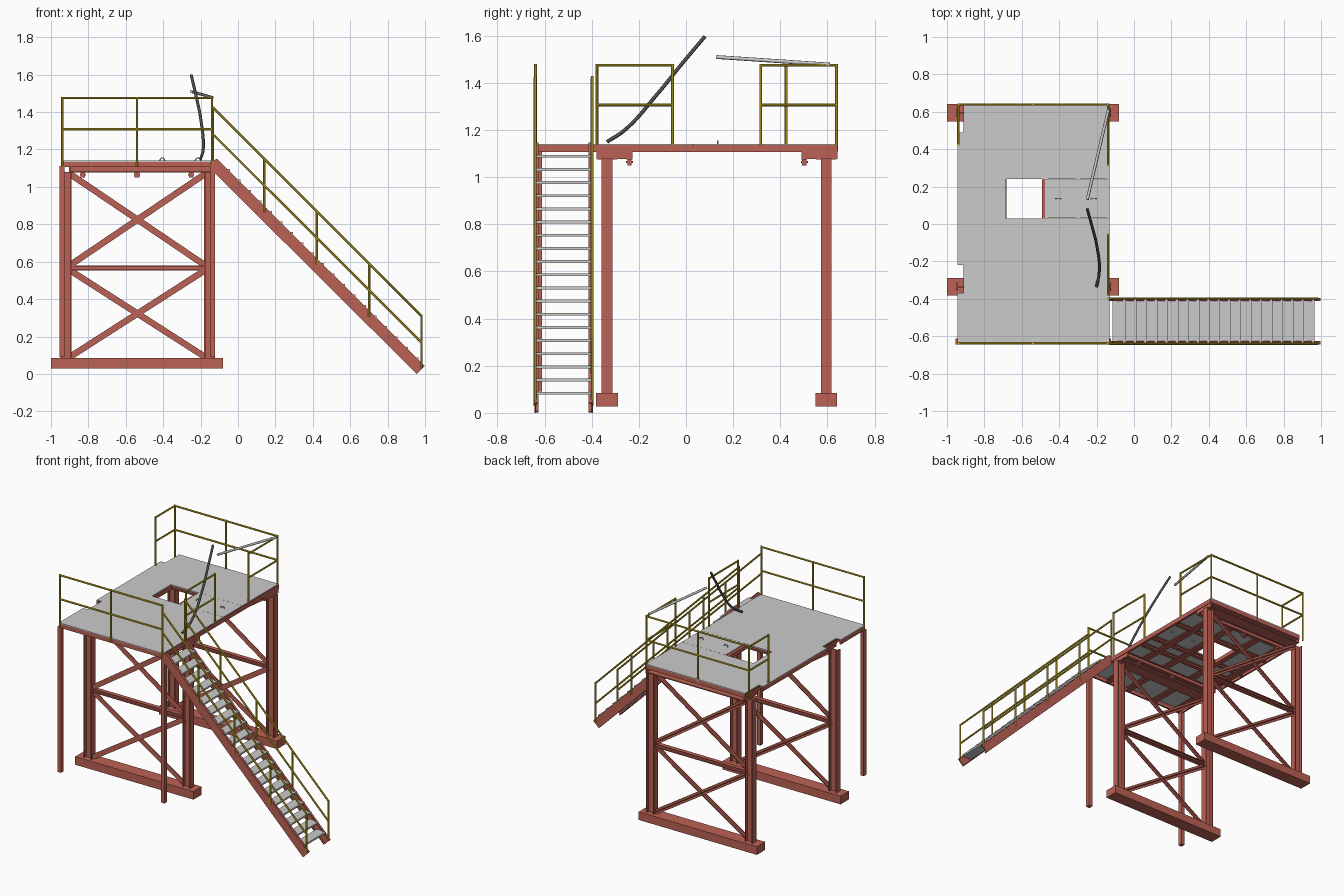
import bpy, bmesh
from math import cos, sin, pi
from mathutils import Vector as V

if "Cube" in bpy.data.objects:
    bpy.data.objects.remove(bpy.data.objects["Cube"])


def material(name, col):
    m = bpy.data.materials.new(name)
    m.diffuse_color = (*col, 1)
    m.use_nodes = True
    m.node_tree.nodes["Principled BSDF"].inputs["Base Color"].default_value = m.diffuse_color
    return m


RED = material("red_steel", (0.5, 0.12, 0.09))
YELLOW = material("yellow_paint", (0.6, 0.45, 0.02))
DARK = material("dark_rod", (0.08, 0.08, 0.08))


def finish(name, bm, mat):
    bmesh.ops.recalc_face_normals(bm, faces=bm.faces)
    me = bpy.data.meshes.new(name)
    bm.to_mesh(me)
    bm.free()
    ob = bpy.data.objects.new(name, me)
    bpy.context.collection.objects.link(ob)
    if mat:
        me.materials.append(mat)
    return ob


def extrude(bm, pts, vec):
    """Prism from a polygon swept along vec."""
    f = bm.faces.new([bm.verts.new(p) for p in pts])
    g = bmesh.ops.extrude_face_region(bm, geom=[f])["geom"]
    bmesh.ops.translate(bm, vec=vec, verts=[e for e in g if isinstance(e, bmesh.types.BMVert)])


def sweep(name, runs, section, mat, up=(0, 0, 1)):
    """Extrude a 2D section along each straight run (a, b)."""
    bm = bmesh.new()
    for a, b in runs:
        a, b = V(a), V(b)
        d = (b - a).normalized()
        s = d.cross(V(up)).normalized()
        u = s.cross(d)
        extrude(bm, [a + s * x + u * y for x, y in section], b - a)
    return finish(name, bm, mat)


def box(name, x, y, z, mat=None):
    bm = bmesh.new()
    extrude(bm, [(x[0], y[0], z[0]), (x[1], y[0], z[0]), (x[1], y[1], z[0]), (x[0], y[1], z[0])],
            V((0, 0, z[1] - z[0])))
    return finish(name, bm, mat)


def rect(w, h):
    return [(-w/2, -h/2), (w/2, -h/2), (w/2, h/2), (-w/2, h/2)]


def i_sec(w, h, t):
    a, b, c = w/2, h/2, t/2
    return [(-a, -b), (a, -b), (a, t-b), (c, t-b), (c, b-t), (a, b-t),
            (a, b), (-a, b), (-a, b-t), (-c, b-t), (-c, t-b), (-a, t-b)]


def tee(w, h, t):
    return [(-w/2, 0), (-t/2, 0), (-t/2, -h), (t/2, -h), (t/2, 0), (w/2, 0), (w/2, t), (-w/2, t)]


def tubes(name, runs, r=0.0065, mat=YELLOW):
    ring = [(r * cos(i * pi / 4), r * sin(i * pi / 4)) for i in range(8)]
    bm_runs = [(a, b) for a, b in runs]
    for_up = (0.3, 0.9, 0.1)
    return sweep(name, bm_runs, ring, mat, for_up)


XL, XR, YF, YB = -0.945, -0.135, -0.64, 0.643   # deck outline
TOP = 1.14

# Two braced towers: skid, columns, cross braces, cap beams, hangers
for side, yc, y0, y1 in (("front", -0.335, -0.38, -0.228), ("back", 0.595, 0.49, 0.643)):
    box(side + "_skid", (-1.0, -0.08), (yc - 0.046, yc + 0.046), (0.028, 0.085), RED)
    sweep(side + "_columns", [((x, yc, 0.085), (x, yc, 1.08)) for x in (-0.92, -0.152)],
          i_sec(0.046, 0.06, 0.007), RED, (1, 0, 0))
    l, r = -0.9, -0.175
    for k, (a, b) in enumerate(((0.09, 0.555), (0.58, 1.07))):
        sweep(f"{side}_cross_brace_{k}", [((l, yc - 0.004, a), (r, yc - 0.004, b)), ((l, yc + 0.004, b), (r, yc + 0.004, a))],
              tee(0.034, 0.014, 0.005), RED, (0, -1, 0))
    sweep(side + "_mid_strut", [((l, yc, 0.567), (r, yc, 0.567))], i_sec(0.03, 0.026, 0.005), RED)
    inner = y1 - 0.012 if side == "front" else y0 + 0.012
    sweep(side + "_cap_beams", [((-0.9, yc, 1.094), (XR, yc, 1.094))], i_sec(0.085, 0.036, 0.007), RED)
    sweep(side + "_side_beam", [((-0.9, inner, 1.094), (XR, inner, 1.094))], i_sec(0.024, 0.036, 0.005), RED)
    for x in (-0.9, XR - 0.004):
        box(side + "_cap_end", (x - 0.004, x + 0.004), (y0, y1), (1.078, 1.112), RED)
    for x in (-0.83, -0.54, -0.25):
        box(side + "_hanger", (x - 0.013, x + 0.013), (inner - 0.009, inner + 0.009), (1.05, 1.078), RED)
        box(side + "_hanger_flange", (x - 0.016, x + 0.016), (inner - 0.015, inner + 0.015), (1.06, 1.068), RED)

# Slim front posts
for x0, x1 in ((-0.954, -0.927), (-0.15, -0.122)):
    box("front_post", (x0, x1), (-0.643, -0.612), (0.09, 1.112), RED)

# Deck plate: strips around the two left notches and the hatch opening
NX, HX0, HX1, HY0, HY1 = -0.908, -0.69, -0.485, 0.03, 0.24
PZ = (1.134, TOP)
box("deck_front", (NX, XR), (YF, HY0), PZ)
box("deck_back", (NX, XR), (HY1, YB), PZ)
box("deck_left_of_hatch", (NX, HX0), (HY0, HY1), PZ)
box("hatch_cover", (HX1 + 0.01, XR), (HY0 + 0.001, HY1 - 0.001), PZ)
for y0, y1 in ((YF, -0.37), (-0.22, 0.49)):
    box("deck_left_strip", (XL, NX), (y0, y1), PZ)

# Perimeter frame and joists
FZ = (1.106, 1.134)
box("front_edge_beam", (XL, XR), (YF, YF + 0.012), FZ, RED)
box("back_edge_beam", (NX, XR), (YB - 0.012, YB), FZ, RED)
box("right_edge_beam", (XR - 0.012, XR), (YF, YB), FZ, RED)
box("right_edge_face", (XR, XR + 0.004), (YF, YB), (1.106, 1.137), RED)
for y0, y1 in ((YF, -0.37), (-0.22, 0.49)):
    box("left_edge_beam", (XL, XL + 0.012), (y0, y1), FZ, RED)
sweep("cross_joists", [((x, YF + 0.01, 1.12), (x, YB - 0.01, 1.12)) for x in (NX + 0.012, -0.705, -0.475, -0.3)],
      i_sec(0.03, 0.026, 0.005), RED)
sweep("long_joists", [((XL, y, 1.12), (XR, y, 1.12)) for y in (-0.1, 0.014, 0.256)],
      i_sec(0.024, 0.025, 0.005), RED)
for x0, x1 in ((HX0 - 0.01, HX0 + 0.008), (HX1 - 0.008, HX1 + 0.01)):
    box("hatch_rim", (x0, x1), (HY0, HY1), (1.106, 1.133), RED)

# Lifting loops on the hatch cover
for x in (-0.405, -0.215):
    bpy.ops.mesh.primitive_torus_add(location=(x, 0.135, TOP), rotation=(pi/2, 0, 0), major_segments=16,
                                     minor_segments=6, major_radius=0.014, minor_radius=0.003)
    bpy.context.object.name = "hatch_loop"


def guard(name, pts, posts):
    """Top rail and mid rail through pts, posts at given plan points."""
    runs = [((*p, z), (*q, z)) for z in (1.475, 1.307) for p, q in zip(pts, pts[1:])]
    runs += [((*p, TOP - 0.03), (*p, 1.481)) for p in posts]
    tubes(name, runs)


# Deck guard rails
gl, gr, gf, gb = -0.939, -0.139, -0.638, 0.639
guard("front_guard_rail", [(gl, gf), (gr, gf)], [(gl, gf), (-0.54, gf), (gr, gf)])
guard("back_guard_rail", [(gl, 0.425), (gl, gb), (gr, gb), (gr, 0.317)],
      [(gl, 0.425), (gl, gb), (-0.54, gb), (gr, gb), (gr, 0.317)])
guard("right_guard_rail", [(gr, -0.378), (gr, -0.057)], [(gr, -0.378), (gr, -0.057)])

# Stair: channel stringers (web plus two flanges), treads, handrails
side_profile = [(-0.135, 1.085), (0.955, 0.0), (0.998, 0.042), (-0.113, 1.15), (-0.135, 1.14)]
for yc, inward in ((-0.64, 1), (-0.398, -1)):
    bm = bmesh.new()
    extrude(bm, [(x, yc - 0.003, z) for x, z in side_profile], V((0, 0.006, 0)))
    finish("stair_stringer", bm, RED)
    yf = yc + inward * 0.007
    sweep("stringer_flanges", [((-0.13, yf, 1.083), (0.957, yf, 0.003)), ((-0.113, yf, 1.146), (0.995, yf, 0.042))],
          rect(0.016, 0.006), RED)
    runs = []
    for z0, zend in ((1.425, 0.31), (1.283, 0.168)):
        runs.append(((-0.135, yc, z0), (0.981, yc, zend)))
    runs += [((x, yc, 1.005 - x), (x, yc, 1.293 - x)) for x in (0.141, 0.421, 0.701)]
    runs.append(((0.981, yc, 0.03), (0.981, yc, 0.315)))
    if inward < 0:
        runs.append(((-0.135, yc, 1.13), (-0.135, yc, 1.43)))
    tubes("stair_handrail", runs)

for i in range(19):
    z = 0.083 + i * 0.0559
    box("stair_tread", (0.975 - z, 1.047 - z), (-0.637, -0.401), (z - 0.006, z + 0.006))


def rod(name, pts, r, mat):
    cu = bpy.data.curves.new(name, "CURVE")
    cu.dimensions = "3D"
    cu.bevel_depth, cu.bevel_resolution, cu.use_fill_caps = r, 2, True
    sp = cu.splines.new("BEZIER")
    sp.bezier_points.add(len(pts) - 1)
    for b, p in zip(sp.bezier_points, pts):
        b.co = p
        b.handle_left_type = b.handle_right_type = "AUTO"
    if mat:
        cu.materials.append(mat)
    bpy.context.collection.objects.link(bpy.data.objects.new(name, cu))


# Loose safety rods across the landing gate
rod("curved_rod", [(-0.2, -0.335, 1.15), (-0.186, -0.26, 1.2), (-0.198, -0.12, 1.355),
                   (-0.225, -0.01, 1.49), (-0.25, 0.08, 1.597)], 0.008, DARK)
rod("straight_rod", [(-0.137, 0.61, 1.478), (-0.25, 0.13, 1.51)], 0.008, None)
